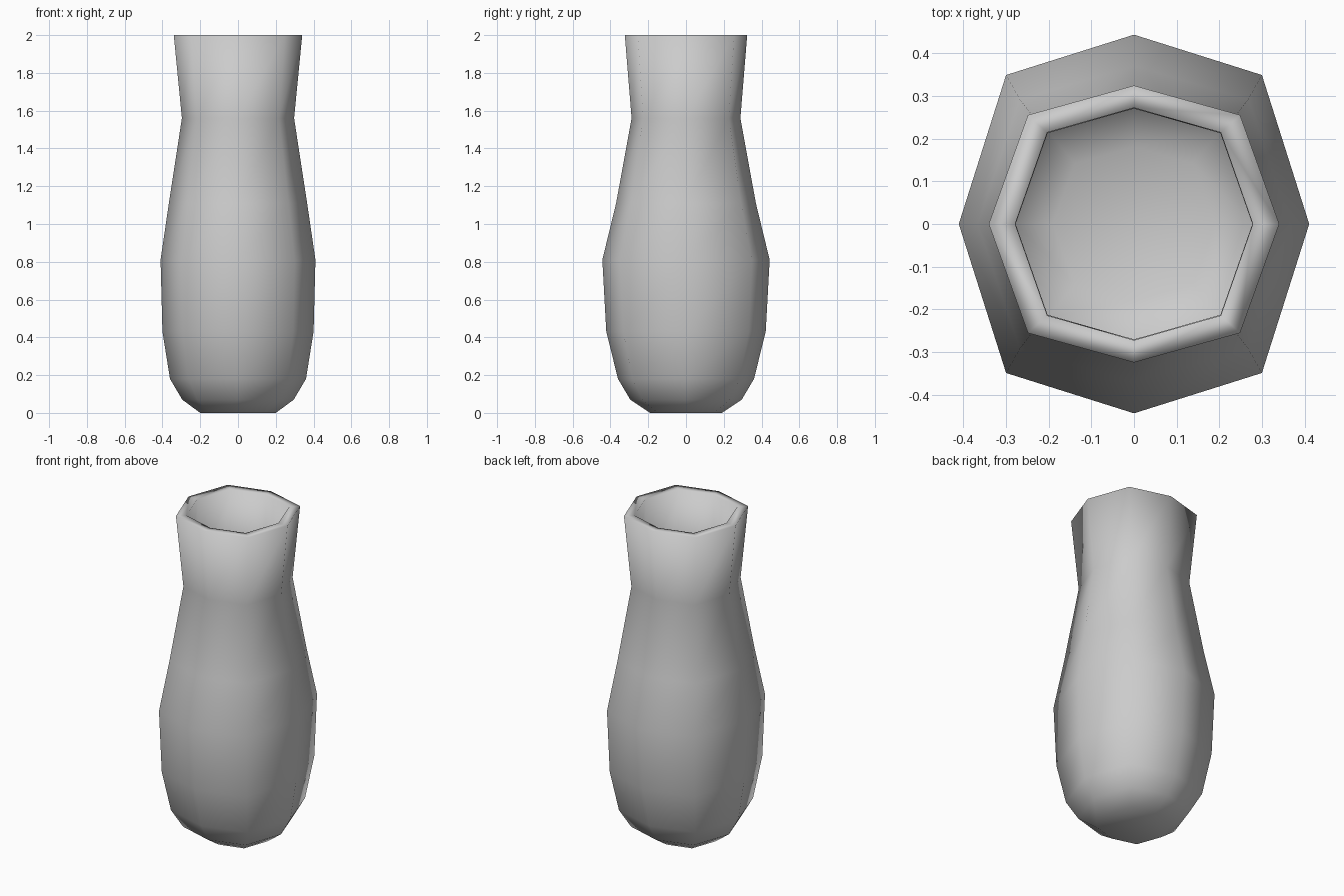
import bpy, bmesh

if "Cube" in bpy.data.objects:
    bpy.data.objects.remove(bpy.data.objects["Cube"])

# Profile stations: half-width x, half-depth y, height z
outer = [(0.20, 0.19, 0.0), (0.295, 0.295, 0.07), (0.36, 0.36, 0.18),
         (0.40, 0.422, 0.43), (0.41, 0.443, 0.81), (0.366, 0.37, 1.11),
         (0.297, 0.288, 1.56), (0.34, 0.324, 2.0)]
# Flat lip, then a thin inner wall that follows the outside down to the floor
lip = [(0.278, 0.272, 2.0)]
inner = [(x - 0.02, y - 0.018, z) for x, y, z in reversed(outer[1:-1])]
inner.append((0.19, 0.18, 0.02))
stations = outer + lip + inner


def ring(bm, x, y, z):
    """Eight-sided cross-section with slightly squared corners."""
    dx, dy = 0.73 * x, 0.787 * y
    pts = [(x, 0), (dx, dy), (0, y), (-dx, dy),
           (-x, 0), (-dx, -dy), (0, -y), (dx, -dy)]
    return [bm.verts.new((px, py, z)) for px, py in pts]


# Vase: skin the rings and close the base and the inside floor
bm = bmesh.new()
rings = [ring(bm, *s) for s in stations]
for a, b in zip(rings, rings[1:]):
    for i in range(8):
        j = (i + 1) % 8
        bm.faces.new((a[i], a[j], b[j], b[i]))
bm.faces.new(list(reversed(rings[0])))
bm.faces.new(rings[-1])
bmesh.ops.recalc_face_normals(bm, faces=bm.faces)
for f in bm.faces:
    f.smooth = True
mesh = bpy.data.meshes.new("vase")
bm.to_mesh(mesh)
bm.free()
vase = bpy.data.objects.new("vase", mesh)
bpy.context.collection.objects.link(vase)
